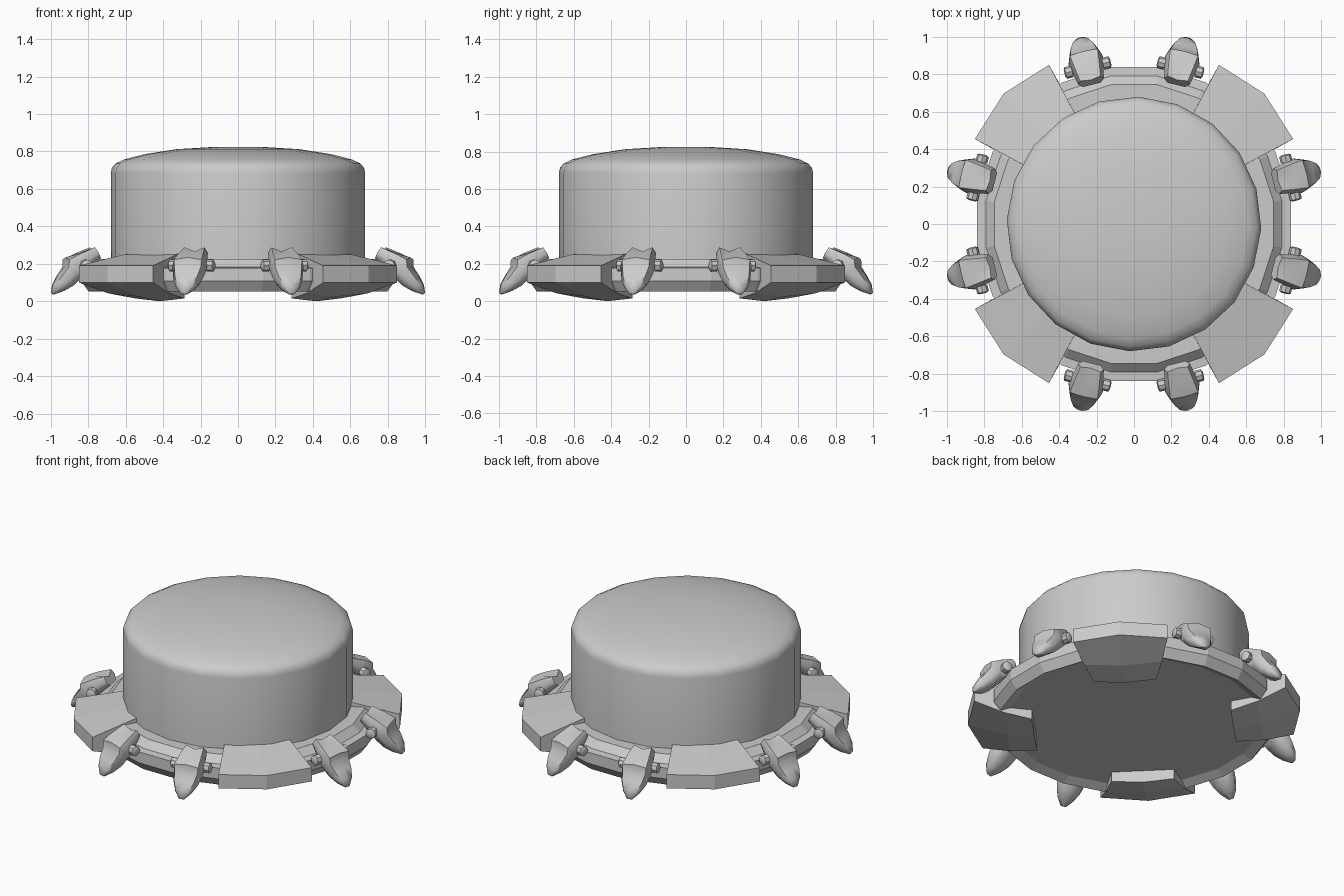
import bpy, bmesh
from math import sin, cos, pi, radians
from mathutils import Matrix, Vector

if "Cube" in bpy.data.objects:
    bpy.data.objects.remove(bpy.data.objects["Cube"])


def loft(bm, sections, mat=Matrix()):
    """Skin a list of closed sections and cap both ends."""
    rows = [[bm.verts.new(mat @ Vector(p)) for p in s] for s in sections]
    n = len(rows[0])
    for a, b in zip(rows, rows[1:]):
        for i in range(n):
            j = (i + 1) % n
            bm.faces.new((a[i], a[j], b[j], b[i]))
    bm.faces.new(rows[0])
    bm.faces.new(rows[-1])


def circle(r, z, n, turn):
    return [(r * cos(turn + 2 * pi * i / n), r * sin(turn + 2 * pi * i / n), z)
            for i in range(n)]


def finish(name, bm, smooth=None):
    bmesh.ops.recalc_face_normals(bm, faces=bm.faces)
    mesh = bpy.data.meshes.new(name)
    bm.to_mesh(mesh)
    bm.free()
    ob = bpy.data.objects.new(name, mesh)
    bpy.context.collection.objects.link(ob)
    if smooth:
        bpy.ops.object.select_all(action='DESELECT')
        ob.select_set(True)
        bpy.context.view_layer.objects.active = ob
        bpy.ops.object.shade_smooth_by_angle(angle=radians(smooth))
    return ob


# Drum with domed top
bm = bmesh.new()
drum = [(.68, .15), (.68, .685), (.674, .712), (.655, .735), (.61, .757), (.5, .785),
        (.33, .812), (.15, .823), (.02, .825)]
loft(bm, [circle(r, z, 20, radians(-2)) for r, z in drum])
finish("drum", bm, 60)

# Base ring with recessed floor
bm = bmesh.new()
ring = [(.66, .225), (.755, .225), (.80, .182), (.848, .178), (.848, .107),
        (.808, .052), (.75, .078)]
loft(bm, [circle(r, z, 20, radians(9)) for r, z in ring])
finish("base_ring", bm)

# Four corner plates, bent in the middle, with a bellied underside
for k in range(4):
    bm = bmesh.new()
    rot = Matrix.Rotation(radians(45 + 90 * k), 4, 'Z')
    sections = []
    for t, r_out, low, mid in ((-1, .922, .015, .042), (0, .985, 0, .025), (1, .922, .015, .042)):
        sections.append([(.59, t * .185, .255), (.66, t * .2, .25),
                         (r_out, t * .28, .19), (r_out, t * .28, .10),
                         (.75, t * .23, mid), (.59, t * .185, low)])
    loft(bm, sections, rot)
    finish(f"corner_plate_{k + 1}", bm)

# Claws and hinge pins, built along +x then mirrored and turned
# Each station: top (x, z), bottom (x, z), half width, ridge height
stations = [((.77, .288), (.735, .23), .07, -.022), ((.85, .255), (.785, .185), .085, .0),
            ((.915, .222), (.82, .15), .095, .012), ((.918, .182), (.85, .12), .09, .006),
            ((.952, .135), (.885, .085), .077, .01), ((.982, .088), (.935, .055), .052, .008),
            ((.995, .045), (.985, .036), .018, .002)]
claw = []
for (tx, tz), (bx, bz), w, h in stations:
    mx, mz = (tx + bx) / 2, (tz + bz) / 2
    claw.append([(bx, 0, bz), (bx, .7 * w, bz), (mx, w, mz), (tx, .8 * w, tz),
                 (tx + h * .4, 0, tz + h),
                 (tx, -.8 * w, tz), (mx, -w, mz), (bx, -.7 * w, bz)])


def pin_ring(y, r):
    return [(.83 + r * cos(pi * i / 4), y, .19 + r * sin(pi * i / 4)) for i in range(8)]


pin = [pin_ring(y, r) for y, r in ((-.127, .018), (-.12, .032), (-.085, .032), (-.085, .024),
                                   (.085, .024), (.085, .032), (.12, .032), (.127, .018))]

place = (Matrix.Translation((.86, .254, 0)) @ Matrix.Rotation(radians(14), 4, 'Z')
         @ Matrix.Translation((-.855, 0, 0)))
for k in range(4):
    for side in (1, -1):
        mat = (Matrix.Rotation(k * pi / 2, 4, 'Z')
               @ Matrix.Diagonal((1, side, 1, 1)) @ place)
        tag = f"{k + 1}_{'a' if side > 0 else 'b'}"
        bm = bmesh.new()
        loft(bm, claw, mat)
        finish("claw_" + tag, bm, 60)
        bm = bmesh.new()
        loft(bm, pin, mat)
        finish("hinge_pin_" + tag, bm, 40)
